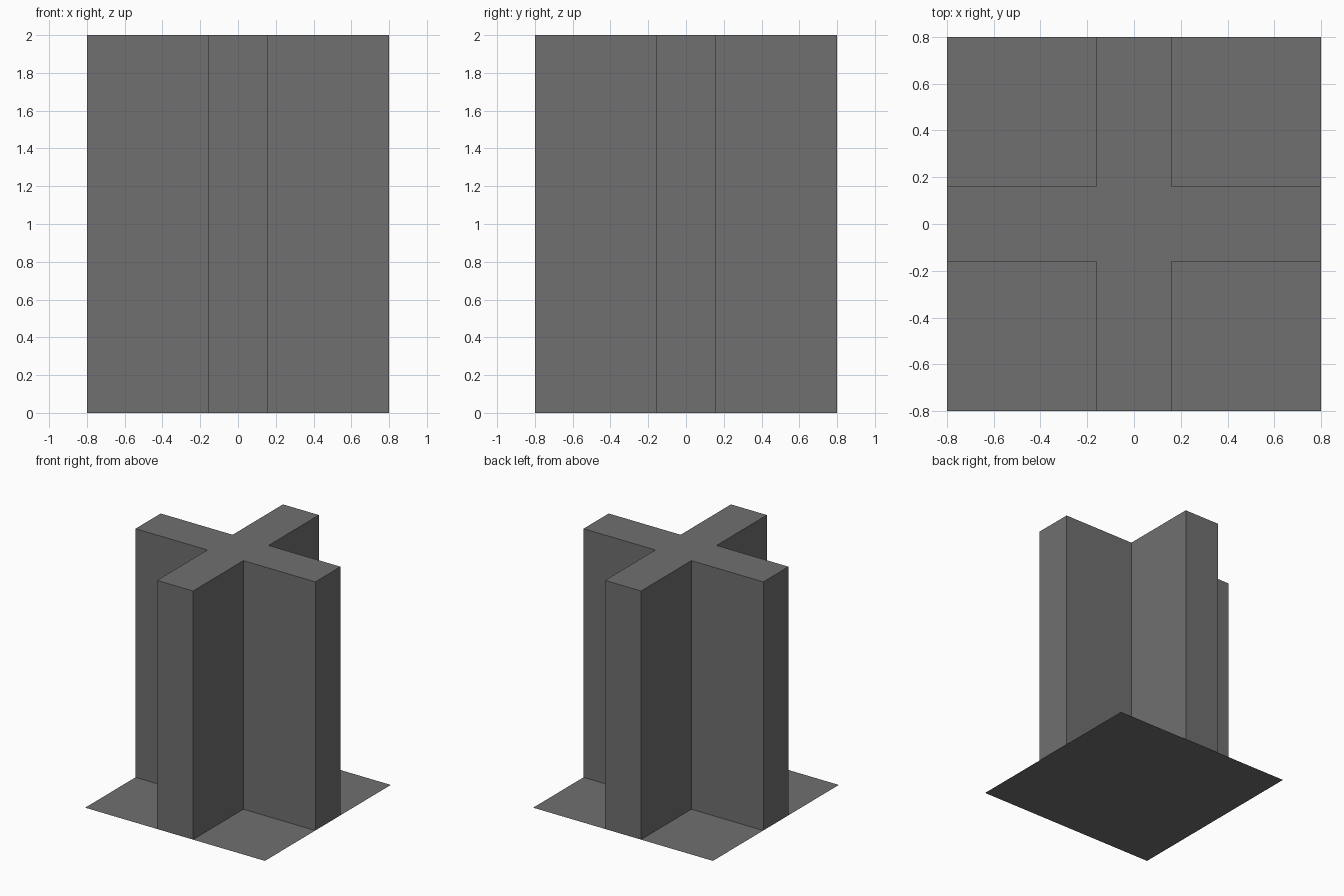
import bpy
import bmesh

if "Cube" in bpy.data.objects:
    bpy.data.objects.remove(bpy.data.objects["Cube"])

HALF = 0.8     # half width of the base and arms
ARM = 0.16     # half thickness of each arm
HEIGHT = 2.0

grey = bpy.data.materials.new("dark_grey")
grey.diffuse_color = (0.16, 0.16, 0.16, 1.0)
grey.use_nodes = True
grey.node_tree.nodes["Principled BSDF"].inputs["Base Color"].default_value = grey.diffuse_color


def make_object(name, bm):
    mesh = bpy.data.meshes.new(name)
    bm.to_mesh(mesh)
    bm.free()
    mesh.materials.append(grey)
    obj = bpy.data.objects.new(name, mesh)
    bpy.context.collection.objects.link(obj)
    return obj


# Flat square base sheet
bm = bmesh.new()
bmesh.ops.create_grid(bm, x_segments=1, y_segments=1, size=HALF)
make_object("base_sheet", bm)

# Cross-shaped column: one arm's three corners, turned four times
bm = bmesh.new()
outline = []
corner = [(HALF, -ARM), (HALF, ARM), (ARM, ARM)]
for _ in range(4):
    outline += corner
    corner = [(-y, x) for x, y in corner]

bottom = [bm.verts.new((x, y, 0)) for x, y in outline]
top = [bm.verts.new((x, y, HEIGHT)) for x, y in outline]
count = len(outline)
for i in range(count):
    j = (i + 1) % count
    bm.faces.new((bottom[i], bottom[j], top[j], top[i]))
bm.faces.new(top)  # the base sheet closes the underside
make_object("cross_column", bm)
